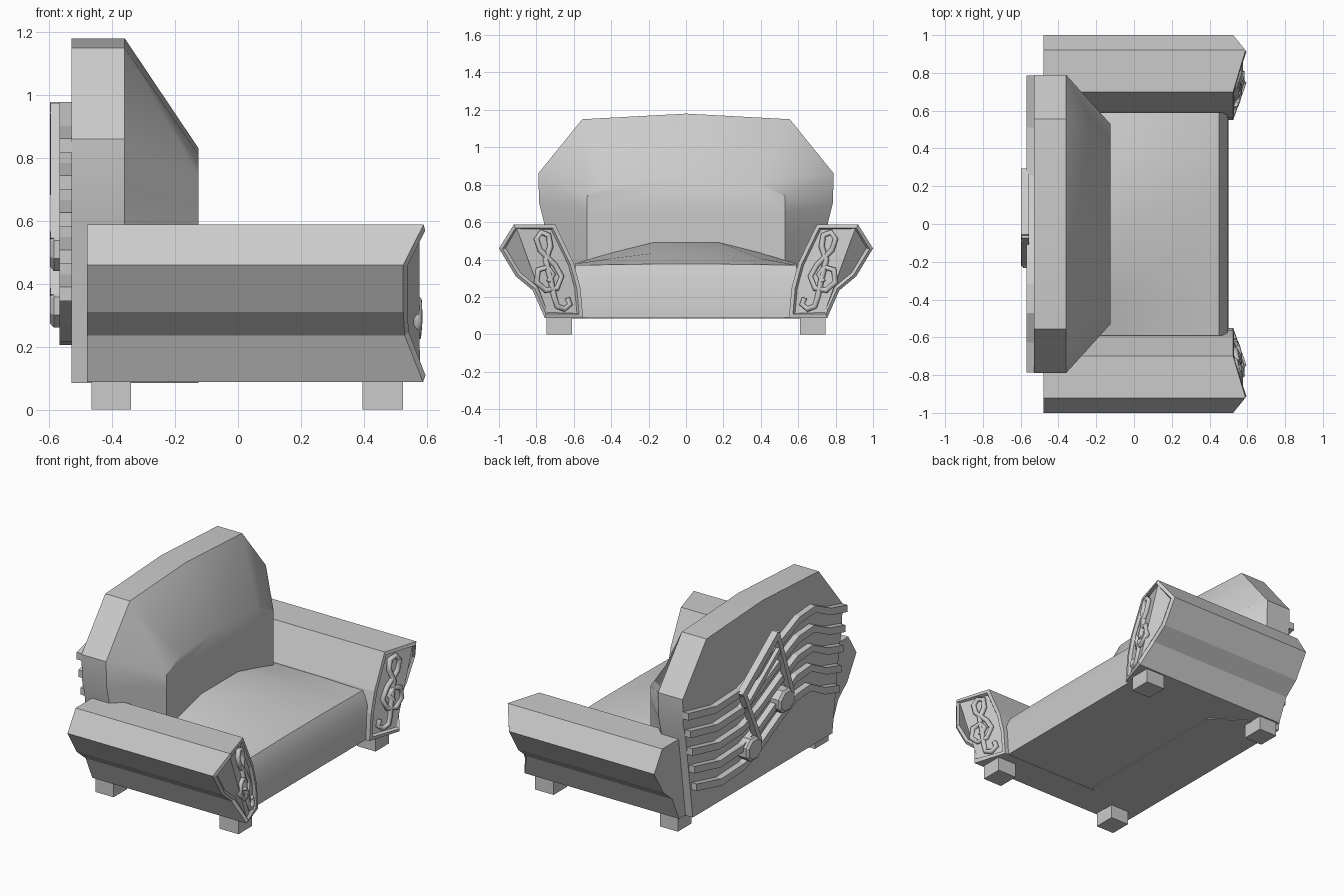
import bpy, bmesh, math
from mathutils import Vector

if "Cube" in bpy.data.objects:
    bpy.data.objects.remove(bpy.data.objects["Cube"])


def finish(name, bm, smooth=None):
    bmesh.ops.recalc_face_normals(bm, faces=bm.faces)
    me = bpy.data.meshes.new(name)
    bm.to_mesh(me)
    bm.free()
    ob = bpy.data.objects.new(name, me)
    bpy.context.collection.objects.link(ob)
    if smooth:
        bpy.ops.object.select_all(action='DESELECT')
        ob.select_set(True)
        bpy.context.view_layer.objects.active = ob
        bpy.ops.object.shade_smooth_by_angle(angle=math.radians(smooth))
    return ob


def loft(name, rings, smooth=None):
    """Skin a list of equal-length closed rings and cap both ends."""
    bm = bmesh.new()
    vs = [[bm.verts.new(p) for p in r] for r in rings]
    n = len(vs[0])
    for a, b in zip(vs, vs[1:]):
        for i in range(n):
            bm.faces.new((a[i], a[(i + 1) % n], b[(i + 1) % n], b[i]))
    bm.faces.new(vs[0])
    bm.faces.new(vs[-1])
    return finish(name, bm, smooth)


def prism(name, yz, x0, x1):
    return loft(name, [[(x, y, z) for y, z in yz] for x in (x0, x1)])


def bar(name, a, b, w, x0, x1):
    a, b = Vector(a), Vector(b)
    d = (b - a).normalized() * w / 2
    n = Vector((-d.y, d.x))
    return prism(name, [a + n, b + n, b - n, a - n], x0, x1)


def mirror(ob):
    ob2 = ob.modifiers.new("mirror", 'MIRROR')
    ob2.use_axis = (False, True, False)
    ob2.use_mirror_merge = False


# Backrest: slab with a raised, sloping front cushion
half = [(.69, .085), (.76, .60), (.785, .70), (.79, .86), (.555, 1.15), (0, 1.18)]
inner = [(.53, .085), (.53, .50), (.53, .65), (.53, .74), (.38, .81), (0, .83)]


def ring(x, pts):
    return [(x, y, z) for y, z in pts] + [(x, -y, z) for y, z in pts[-2::-1]]


loft("backrest", [ring(-.53, half), ring(-.36, half), ring(-.125, inner)], 35)

# Seat: crowned at the back, flat at the front edge
ys = [-.59, -.4, -.18, .18, .4, .59]
crown = [0, .055, .11, .11, .055, 0]
bm = bmesh.new()
rows = []
for x, z, k in [(-.36, .09, 0), (-.36, .38, 1), (-.12, .38, 1), (.2, .378, .5),
                (.45, .37, .05), (.495, .29, 0), (.5, .09, 0)]:
    rows.append([bm.verts.new((x, y, z + k * c)) for y, c in zip(ys, crown)])
for i in range(len(rows)):
    a, b = rows[i], rows[(i + 1) % len(rows)]
    for j in range(len(ys) - 1):
        bm.faces.new((a[j], a[j + 1], b[j + 1], b[j]))
for j in (0, -1):
    bm.faces.new([r[j] for r in rows])
finish("seat", bm, 35)

# Arms: flared section, folded front panel with a recessed frame
arm = [(.55, .088, .525), (.565, .25, .525), (.60, .38, .525), (.70, .588, .525),
       (.92, .588, .59), (1.0, .46, .525), (.91, .31, .525), (.82, .235, .53),
       (.755, .088, .588)]
bm = bmesh.new()
back = [bm.verts.new((-.48, y, z)) for y, z, x in arm]
front = [bm.verts.new((x, y, z)) for y, z, x in arm]
n = len(arm)
for i in range(n):
    bm.faces.new((back[i], back[(i + 1) % n], front[(i + 1) % n], front[i]))
bm.faces.new(back)
panel = [bm.faces.new(front[:5] + [front[8]]), bm.faces.new(front[4:])]
bmesh.ops.recalc_face_normals(bm, faces=bm.faces)
bmesh.ops.inset_region(bm, faces=panel, thickness=.02, use_even_offset=True)
bmesh.ops.inset_region(bm, faces=panel, thickness=.006, depth=-.018, use_even_offset=True)
mirror(finish("arm", bm))

# Scroll ornament on each arm front
path = [(.635, .195), (.62, .16), (.65, .135), (.69, .15), (.705, .20), (.725, .30),
        (.75, .40), (.725, .47), (.735, .53), (.775, .545), (.80, .51), (.78, .45),
        (.70, .37), (.665, .31), (.69, .245), (.75, .235), (.80, .28), (.79, .345),
        (.74, .36), (.71, .32), (.735, .28)]


def panel_x(y, z):
    return .52 + .065 * (y - .55 - .3 * (z - .09)) / .21


cu = bpy.data.curves.new("scroll", 'CURVE')
cu.dimensions = '3D'
cu.bevel_depth = .016
cu.bevel_resolution = 1
cu.use_fill_caps = True
sp = cu.splines.new('POLY')
sp.points.add(len(path) - 1)
for p, (y, z) in zip(sp.points, path):
    p.co = (min(panel_x(y, z), .572), y, z, 1)
tmp = bpy.data.objects.new("scroll_curve", cu)
bpy.context.collection.objects.link(tmp)
bpy.context.view_layer.update()
me = bpy.data.meshes.new_from_object(tmp.evaluated_get(bpy.context.evaluated_depsgraph_get()))
bpy.data.objects.remove(tmp)
scroll = bpy.data.objects.new("arm_scroll", me)
bpy.context.collection.objects.link(scroll)
mirror(scroll)

# Legs
for x0, x1 in ((-.465, -.34), (.395, .525)):
    mirror(prism("leg", [(.61, 0), (.745, 0), (.745, .095), (.61, .095)], x0, x1).id_data)

# Five wavy staff bands on the back
wave = [(1, .76), (.65, .70), (.33, .71), (.1, .77), (-.17, .87), (-.4, .945),
        (-.6, .955), (-.8, .88), (-1, .84)]
for i in range(5):
    w = .785 - .02 * i
    pts = [(y * w, z - .13 * i + .012 * i) for y, z in wave]
    prism("staff_band", [(y, z + .022) for y, z in pts] +
          [(y, z - .022) for y, z in reversed(pts)], -.568, -.525)

# Beamed pair of notes over the bands
bar("note_beam", (.28, .70), (-.07, .96), .045, -.598, -.555)
bar("note_beam_lower", (.24, .61), (-.10, .86), .03, -.592, -.555)
bar("note_stem", (.27, .72), (.11, .36), .03, -.596, -.555)
bar("note_stem", (-.06, .97), (-.21, .54), .03, -.596, -.555)
for cy, cz in ((.165, .33), (-.155, .51)):
    oct_pts = [(cy + .085 * math.cos(t * math.pi / 4 + .4),
                cz + .075 * math.sin(t * math.pi / 4 + .4)) for t in range(8)]
    small = [(cy + (y - cy) * .8, cz + (z - cz) * .8) for y, z in oct_pts]
    loft("note_head", [[(-.53, y, z) for y, z in oct_pts],
                       [(-.585, y, z) for y, z in oct_pts],
                       [(-.598, y, z) for y, z in small]])
